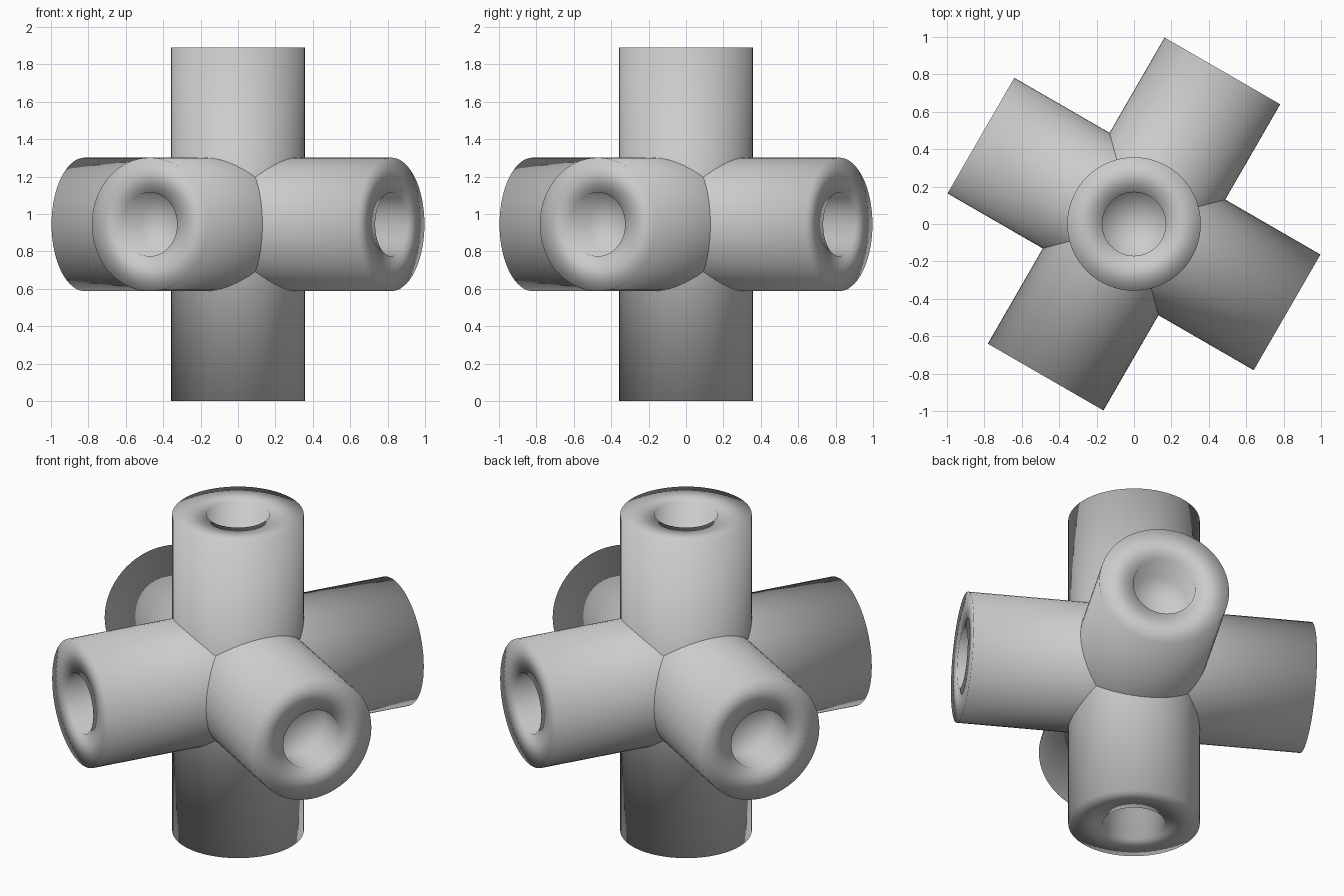
import bpy, bmesh, math
from mathutils import Matrix, Vector

if "Cube" in bpy.data.objects:
    bpy.data.objects.remove(bpy.data.objects["Cube"])

HALF = 0.945      # half length of every tube
R_OUT = 0.357
R_HOLE = 0.17
DEPTH = 0.2       # depth of the blind hole in each end
SEG = 64


def tube(name, rotation):
    """Solid round bar with a blind hole in both ends, lathed from a profile."""
    half = [(0, HALF - DEPTH), (R_HOLE, HALF - DEPTH), (R_HOLE, HALF), (R_OUT, HALF)]
    profile = half + [(r, -z) for r, z in reversed(half)]
    bm = bmesh.new()
    verts = [bm.verts.new((r, 0, z)) for r, z in profile]
    edges = [bm.edges.new(pair) for pair in zip(verts, verts[1:])]
    bmesh.ops.spin(bm, geom=verts + edges, cent=(0, 0, 0), axis=(0, 0, 1),
                   angle=math.tau, steps=SEG)
    bmesh.ops.remove_doubles(bm, verts=bm.verts, dist=1e-4)
    bmesh.ops.recalc_face_normals(bm, faces=bm.faces)
    for f in bm.faces:
        f.smooth = True
    bm.transform(Matrix.Translation((0, 0, HALF)) @ rotation)
    mesh = bpy.data.meshes.new(name)
    bm.to_mesh(mesh)
    bm.free()
    obj = bpy.data.objects.new(name, mesh)
    bpy.context.collection.objects.link(obj)
    return obj


# Upright tube
tube("vertical_tube", Matrix.Identity(4))

# Two crossing level tubes, turned 30 degrees off the axes
for name, angle in (("cross_tube_a", 60), ("cross_tube_b", 150)):
    tube(name, Matrix.Rotation(math.radians(angle), 4, 'Z')
         @ Matrix.Rotation(math.radians(90), 4, 'Y'))
